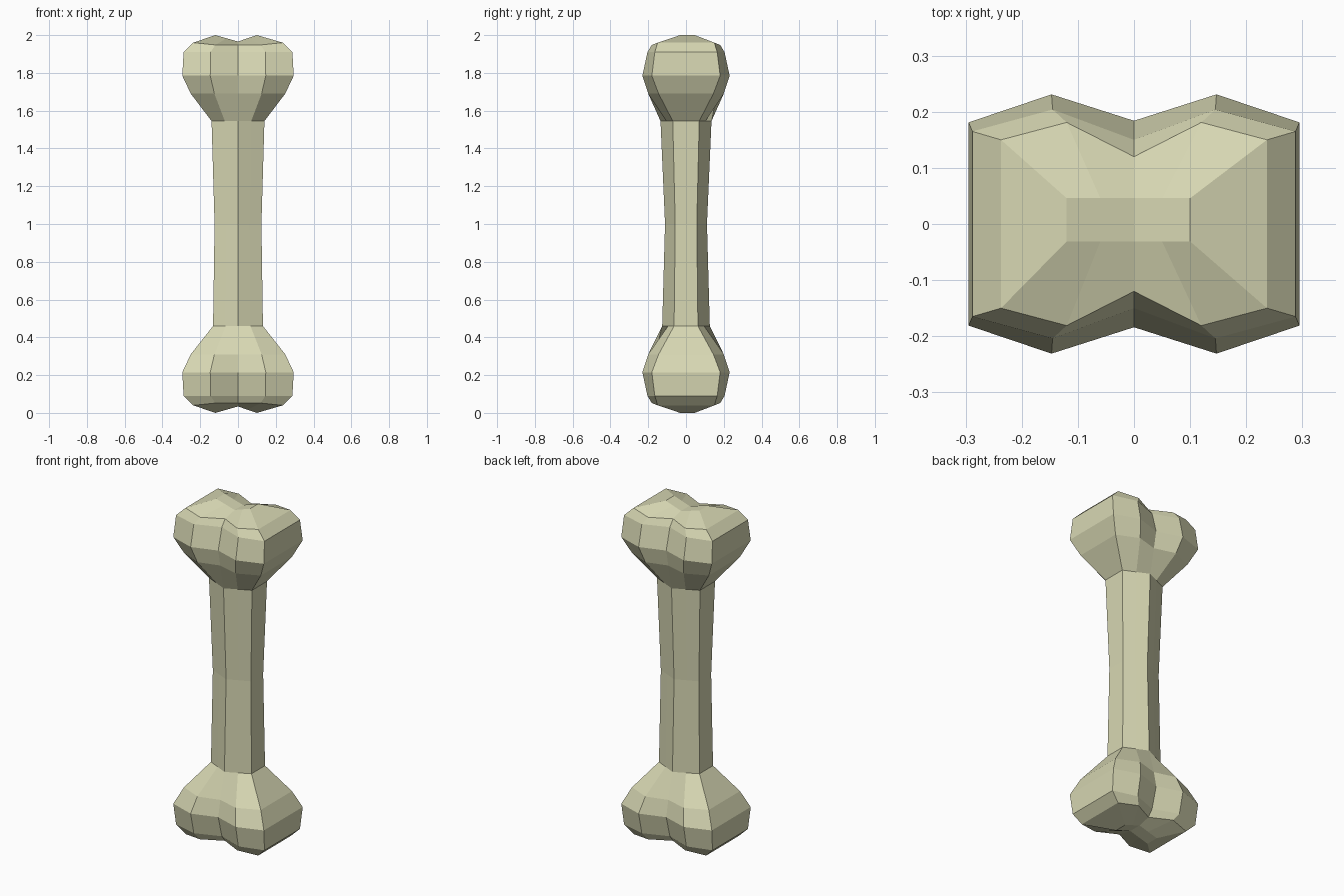
import bpy, bmesh

if "Cube" in bpy.data.objects:
    bpy.data.objects.remove(bpy.data.objects["Cube"])

# Half-end profile: z, corner (x, y), lobe (x, y), centre-groove y
HEAD = [
    (1.545, (0.14, 0.07), (0.07, 0.103), 0.135),
    (1.69, (0.25, 0.145), (0.125, 0.20), 0.165),
    (1.785, (0.295, 0.181), (0.147, 0.231), 0.184),
    (1.91, (0.288, 0.165), (0.145, 0.204), 0.15),
    (1.96, (0.237, 0.15), (0.12, 0.181), 0.12),
]


def ring(z, corner, lobe, mid):
    """Ten-sided section, mirrored in x and y."""
    (cx, cy), (lx, ly) = corner, lobe
    half = [(cx, cy), (lx, ly), (0, mid), (-lx, ly), (-cx, cy)]
    return [(x, y, z) for x, y in half] + [(-x, -y, z) for x, y in half]


def crown():
    """Innermost ring: two knuckle peaks with a dip between them."""
    xs = [(0.10, 2.0), (0.05, 1.983), (0, 1.966), (-0.06, 1.983), (-0.12, 2.0)]
    return [(x, 0.046, z) for x, z in xs] + [(x, -0.031, z) for x, z in reversed(xs)]


head = [ring(*h) for h in HEAD]
# the groove rim sits a touch lower than the knuckles
head[-1] = [(x, y, z - (0.012 if abs(x) < 0.2 else 0)) for x, y, z in head[-1]]
head.append(crown())
foot = [[(x, y, 2 - z) for x, y, z in r] for r in reversed(head)]
# lower neck is slightly slimmer than the upper one
foot[-1] = ring(0.46, (0.132, 0.063), (0.066, 0.095), 0.126)
waist = [ring(1.0, (0.124, 0.057), (0.062, 0.084), 0.111)]

# Loft the whole bone from bottom knuckles to top knuckles
bm = bmesh.new()
rings = [[bm.verts.new(p) for p in r] for r in foot + waist + head]
for a, b in zip(rings, rings[1:]):
    for i in range(10):
        j = (i + 1) % 10
        bm.faces.new((a[i], a[j], b[j], b[i]))
# Close both crowns with strips
for r in (rings[0], rings[-1]):
    for i in range(4):
        bm.faces.new((r[i], r[i + 1], r[8 - i], r[9 - i]))
bmesh.ops.recalc_face_normals(bm, faces=bm.faces)

mesh = bpy.data.meshes.new("bone")
bm.to_mesh(mesh)
bm.free()
bone = bpy.data.objects.new("bone", mesh)
bpy.context.collection.objects.link(bone)

mat = bpy.data.materials.new("ivory")
mat.diffuse_color = (0.68, 0.68, 0.45, 1)
mat.use_nodes = True
mat.node_tree.nodes["Principled BSDF"].inputs["Base Color"].default_value = mat.diffuse_color
mesh.materials.append(mat)
